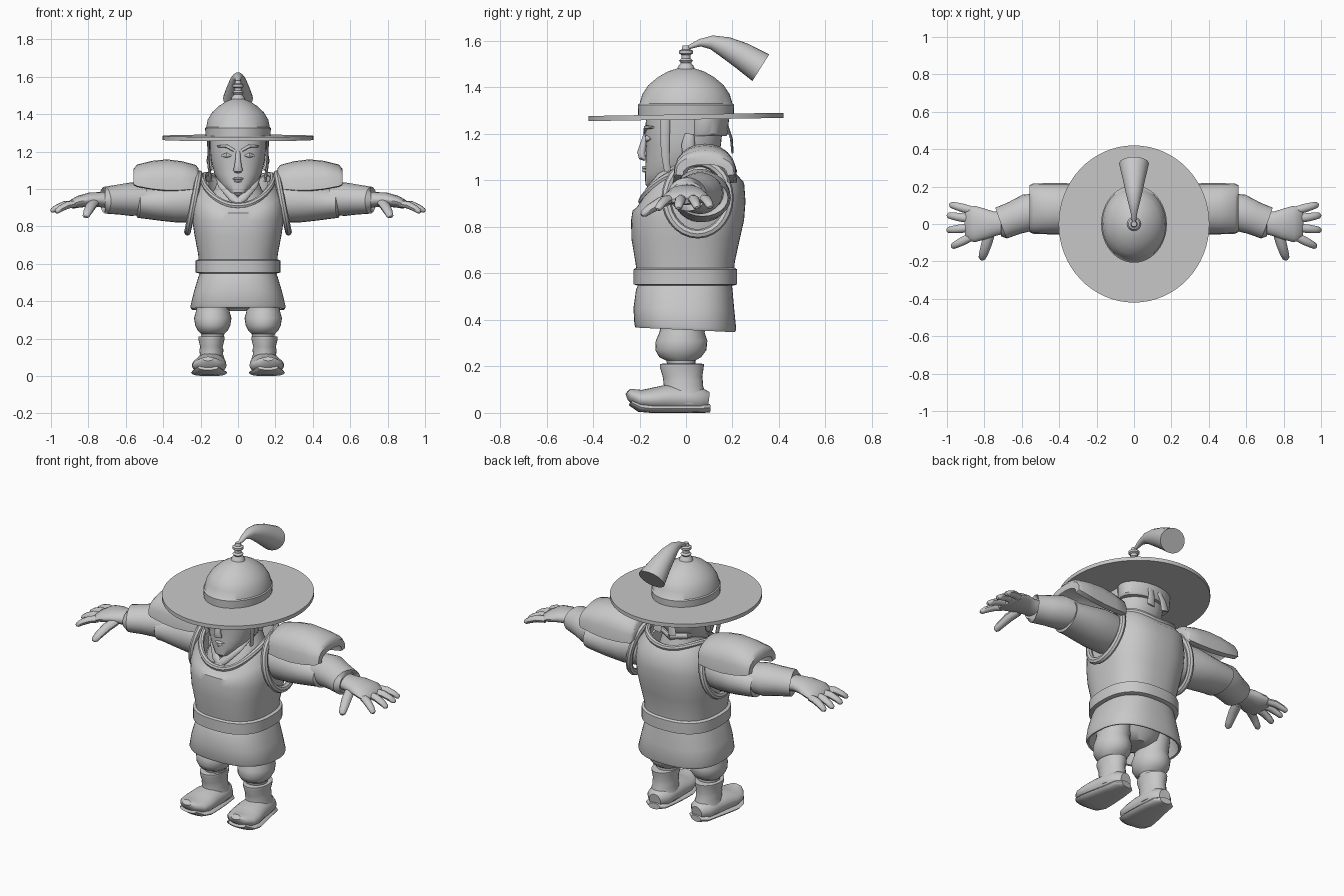
import bpy, bmesh, math
from mathutils import Vector

MAT = bpy.data.materials.new("plain_grey")
MAT.diffuse_color = (0.58, 0.58, 0.58, 1)
TAU = 2 * math.pi


def skin(name, rings, mirror=False, closed=False, sharp=38):
    """Bridge rings of points into a closed surface."""
    bm = bmesh.new()
    vs = [[bm.verts.new(p) for p in r] for r in rings]
    n = len(vs[0])
    pairs = list(zip(vs, vs[1:])) + ([(vs[-1], vs[0])] if closed else [])
    for a, b in pairs:
        for i in range(n):
            j = (i + 1) % n
            bm.faces.new((a[i], a[j], b[j], b[i]))
    if not closed:
        bm.faces.new(vs[0])
        bm.faces.new(vs[-1])
    bmesh.ops.recalc_face_normals(bm, faces=bm.faces)
    for f in bm.faces:
        f.smooth = True
    for e in bm.edges:
        if len(e.link_faces) == 2:
            e.smooth = e.calc_face_angle(0) < math.radians(sharp)
    me = bpy.data.meshes.new(name)
    bm.to_mesh(me)
    bm.free()
    me.materials.append(MAT)
    ob = bpy.data.objects.new(name, me)
    bpy.context.collection.objects.link(ob)
    if mirror:
        ob.modifiers.new("mirror", "MIRROR").use_mirror_merge = False
    return ob


def ring(z, rx, y0, y1, cx=0, p=2.0, tilt=0, lift=0, n=40):
    """Horizontal superellipse; tilt raises the back, lift raises the sides."""
    out = []
    for i in range(n):
        c, s = math.cos(TAU * i / n), math.sin(TAU * i / n)
        x = math.copysign(abs(c) ** (2 / p), c)
        y = math.copysign(abs(s) ** (2 / p), s)
        out.append(Vector((cx + rx * x, (y0 + y1) / 2 + (y1 - y0) / 2 * y,
                           z + tilt * y + lift * x * x)))
    return out


def loft(name, rows, mirror=False, **kw):
    return skin(name, [ring(*r, **kw) for r in rows], mirror)


def tube(name, pts, mirror=False, up=(0, 0, 1), n=16, closed=False, floor=False):
    """Sweep an ellipse along (x, y, z, side_radius, up_radius) points."""
    ps = [Vector(p[:3]) for p in pts]
    rings, m = [], len(ps)
    for k, p in enumerate(pts):
        a = ps[k - 1] if k or closed else ps[0]
        b = ps[(k + 1) % m] if k < m - 1 or closed else ps[-1]
        t = (b - a).normalized()
        s = t.cross(Vector(up)).normalized()
        u = s.cross(t)
        r = [ps[k] + s * p[3] * math.cos(TAU * i / n) + u * p[4] * math.sin(TAU * i / n)
             for i in range(n)]
        if floor:
            for v in r:
                v.z = max(v.z, 0.0)
        rings.append(r)
    return skin(name, rings, mirror, closed)


# helmet, brim, finial and plume
loft("helmet_dome", [(1.27, .172, -.205, .205), (1.325, .176, -.207, .207), (1.33, .170, -.2, .2),
                     (1.37, .162, -.188, .188), (1.41, .138, -.162, .162), (1.445, .1, -.12, .12),
                     (1.47, .06, -.075, .075), (1.485, .02, -.025, .025)], n=48)
loft("hat_brim", [(1.262, .403, -.42, .42), (1.284, .403, -.42, .42)], n=64, tilt=.007)
loft("finial", [(z, r, -r, r) for z, r in
                [(1.47, .04), (1.49, .034), (1.505, .022), (1.515, .03), (1.525, .02), (1.54, .02),
                 (1.546, .03), (1.558, .03), (1.564, .018), (1.58, .014)]], n=16)
tube("plume", [(0, .01, 1.572, .008, .01), (0, .06, 1.592, .016, .018), (0, .11, 1.594, .03, .03),
               (0, .17, 1.573, .046, .045), (0, .24, 1.537, .058, .06), (0, .322, 1.485, .068, .08)],
     up=(1, 0, 0), n=24)

# head and neck
loft("head", [(.965, .03, -.16, -.06), (.982, .058, -.175, -.02), (1.03, .098, -.176, .06),
              (1.08, .126, -.174, .12), (1.15, .143, -.172, .15), (1.2, .148, -.178, .155),
              (1.28, .15, -.17, .16)], p=2.3)
loft("neck", [(.9, .1, -.08, .13), (1.0, .085, -.07, .12), (1.1, .085, -.07, .12)])
tube("nose", [(0, -.17, 1.20, .012, .012), (0, -.182, 1.16, .014, .014), (0, -.192, 1.12, .02, .018),
              (0, -.188, 1.1, .026, .016), (0, -.175, 1.09, .018, .008)], up=(0, 1, 0))
for i, (z, w) in enumerate([(1.055, .036), (1.042, .028)]):
    tube(("upper_lip", "lower_lip")[i], [(-w, -.166, z, .003, .003), (0, -.178, z, .012, .008),
                                        (w, -.166, z, .003, .003)])
tube("eyebrow", [(.02, -.176, 1.205, .008, .008), (.06, -.172, 1.228, .01, .009),
                 (.11, -.142, 1.228, .006, .005)], True, n=10)
tube("eye", [(.035, -.171, 1.178, .003, .003), (.06, -.167, 1.18, .01, .014),
             (.09, -.154, 1.178, .003, .003)], True, n=12)
tube("ear", [(.145, 0, 1.1, .015, .01), (.155, .01, 1.15, .03, .014), (.15, .015, 1.2, .02, .01)],
     True, up=(1, 0, 0), n=12)
tube("chin_strap", [(.158, -.09, 1.27, .022, .007), (.156, -.09, 1.12, .018, .007),
                    (.145, -.08, 1.04, .014, .008)], True, up=(1, 0, 0), n=8)
loft("head_band", [(1.19, .152, -.02, .172), (1.2, .16, -.02, .18), (1.265, .163, -.02, .185)])
tube("back_ribbon", [(.03, .175, 1.24, .006, .018), (.04, .195, 1.18, .006, .022),
                     (.05, .2, 1.12, .005, .026)], True, up=(1, 0, 0), n=8)

# inner robe and crossed lapels
loft("inner_robe", [(.84, .19, -.17, .2), (.94, .165, -.165, .18), (1.0, .125, -.12, .165),
                    (1.07, .1, -.06, .145)])
tube("robe_lapel", [(-.03, -.18, .905, .02, .01), (.03, -.165, .955, .022, .012),
                    (.085, -.11, 1.02, .022, .014), (.105, -.02, 1.075, .02, .014),
                    (.08, .11, 1.09, .02, .014), (0, .15, 1.08, .02, .014)],
     True, up=(0, -1, .3), n=10)

# armoured vest with rolled neck edge
V = dict(p=2.5, n=48)
skin("vest", [ring(.55, .205, -.205, .205, **V), ring(.65, .213, -.218, .21, **V),
              ring(.75, .232, -.235, .232, **V), ring(.83, .244, -.236, .25, **V),
              ring(.89, .248, -.23, .256, tilt=.02, lift=.01, **V),
              ring(.935, .235, -.215, .25, tilt=.055, lift=.05, **V),
              ring(.97, .195, -.195, .21, tilt=.065, lift=.08, **V),
              ring(.965, .175, -.18, .195, tilt=.065, lift=.08, **V),
              ring(.90, .165, -.165, .18, tilt=.065, lift=.06, **V)])
tube("neck_edge", [(*v, .016, .016) for v in
                   ring(.975, .186, -.19, .204, tilt=.065, lift=.08, **V)], n=8, closed=True)
tube("armhole_edge", [(.238 - .032 * math.sin(a), .05 + .135 * math.cos(a), .925 + .155 * math.sin(a),
                       .02, .018) for a in [TAU * i / 28 for i in range(28)]],
     True, up=(1, 0, 0), n=8, closed=True)

# belt and hollow skirt
loft("belt", [(.548, .208, -.21, .205), (.553, .226, -.226, .22), (.617, .226, -.226, .22),
              (.625, .208, -.212, .208)], **V)
skin("skirt", [ring(.56, .2, -.2, .195, **V), ring(.53, .212, -.215, .2, **V),
               ring(.45, .236, -.226, .207, **V), ring(.37, .255, -.222, .216, tilt=-.01, **V),
               ring(.357, .25, -.217, .211, tilt=-.01, **V), ring(.36, .24, -.207, .201, tilt=-.01, **V),
               ring(.52, .195, -.19, .18, **V)])

# legs
loft("hips", [(.355, .06, -.08, .07), (.39, .16, -.13, .1), (.5, .18, -.16, .15)])
loft("trouser_leg", [(.19, .058, -.075, .04), (.225, .062, -.085, .04), (.24, .078, -.115, .065),
                     (.27, .094, -.132, .088), (.31, .1, -.13, .092), (.345, .09, -.115, .08),
                     (.37, .088, -.11, .085), (.45, .09, -.12, .1)], True, cx=.135, n=28)

# boots
loft("boot_shaft", [(.04, .075, -.1, .092), (.09, .07, -.1, .082), (.115, .062, -.095, .074),
                    (.14, .064, -.098, .072), (.155, .06, -.1, .07), (.195, .07, -.112, .076),
                    (.21, .07, -.112, .078), (.212, .058, -.1, .066)], True, cx=.142, n=28)
tube("boot_foot", [(.137, .095, .05, .035, .04), (.14, .06, .055, .068, .055),
                   (.142, 0, .06, .078, .06), (.148, -.08, .062, .086, .06),
                   (.154, -.15, .057, .093, .05), (.158, -.2, .06, .085, .04),
                   (.16, -.235, .078, .055, .028), (.161, -.25, .092, .028, .015)], True, n=24, floor=True)
tube("boot_sole", [(.137, .102, .02, .035, .018), (.14, .075, .02, .068, .02),
                   (.142, 0, .018, .078, .022), (.148, -.08, .018, .09, .022),
                   (.154, -.15, .018, .097, .022), (.158, -.2, .024, .088, .02),
                   (.16, -.238, .045, .055, .015)], True, n=16, floor=True)

# shoulder guards: a thick arch swept along the arm
arches = []
for x, top, low, w in [(.212, 1.11, 1.02, .11), (.225, 1.128, 1.0, .125), (.3, 1.148, .993, .133),
                       (.38, 1.158, .992, .137), (.46, 1.15, 1.0, .137), (.54, 1.13, 1.015, .134),
                       (.558, 1.108, 1.025, .125)]:
    arc = []
    for k in range(13):
        a = math.pi * k / 12
        arc.append((-math.cos(a), math.sin(a) ** .7))
    outer = [Vector((x, .082 + w * c, low + (top - low) * s)) for c, s in arc]
    inner = [Vector((x, .082 + (w - .03) * c, low - .004 + (top - low - .035) * s)) for c, s in arc]
    arches.append(outer + inner[::-1])
skin("shoulder_guard", arches, True, sharp=45)

# sleeves and forearm guards
tube("sleeve", [(.15, .06, .94, .1, .1), (.24, .06, .935, .115, .115), (.33, .07, .93, .122, .11),
                (.42, .075, .925, .118, .095), (.5, .075, .925, .112, .084),
                (.535, .07, .925, .112, .08), (.537, .07, .925, .09, .065)], True, n=24)
tube("forearm_guard", [(.5, .07, .945, .095, .08), (.57, .06, .945, .1, .09), (.64, .032, .943, .09, .08),
                       (.71, .005, .94, .088, .072), (.712, .005, .94, .07, .055)], True, n=24)

# hands
tube("palm", [(.68, .01, .94, .06, .045), (.74, .002, .943, .064, .04), (.79, 0, .943, .08, .038),
              (.85, 0, .932, .097, .032), (.89, 0, .917, .09, .024), (.9, 0, .912, .07, .014)], True, n=20)
fingers = {"little": ((.87, .073, .92), (.985, .105, .885)), "ring": ((.88, .028, .92), (.998, .047, .882)),
           "middle": ((.88, -.02, .92), (1.0, -.033, .88)), "index": ((.87, -.068, .92), (.975, -.122, .875)),
           "thumb": ((.77, -.05, .925), (.815, -.19, .85))}
for nm, (a, b) in fingers.items():
    a, b = Vector(a), Vector(b)
    r = .027 if nm == "thumb" else .022
    pts = []
    for t, k in [(0, 1), (.4, 1.05), (.75, .9), (.94, .72), (1, .35)]:
        p = a.lerp(b, t) + Vector((0, 0, .012 * math.sin(math.pi * t)))
        pts.append((*p, r * k, r * k * .85))
    tube(nm + "_finger", pts, True, n=10)
